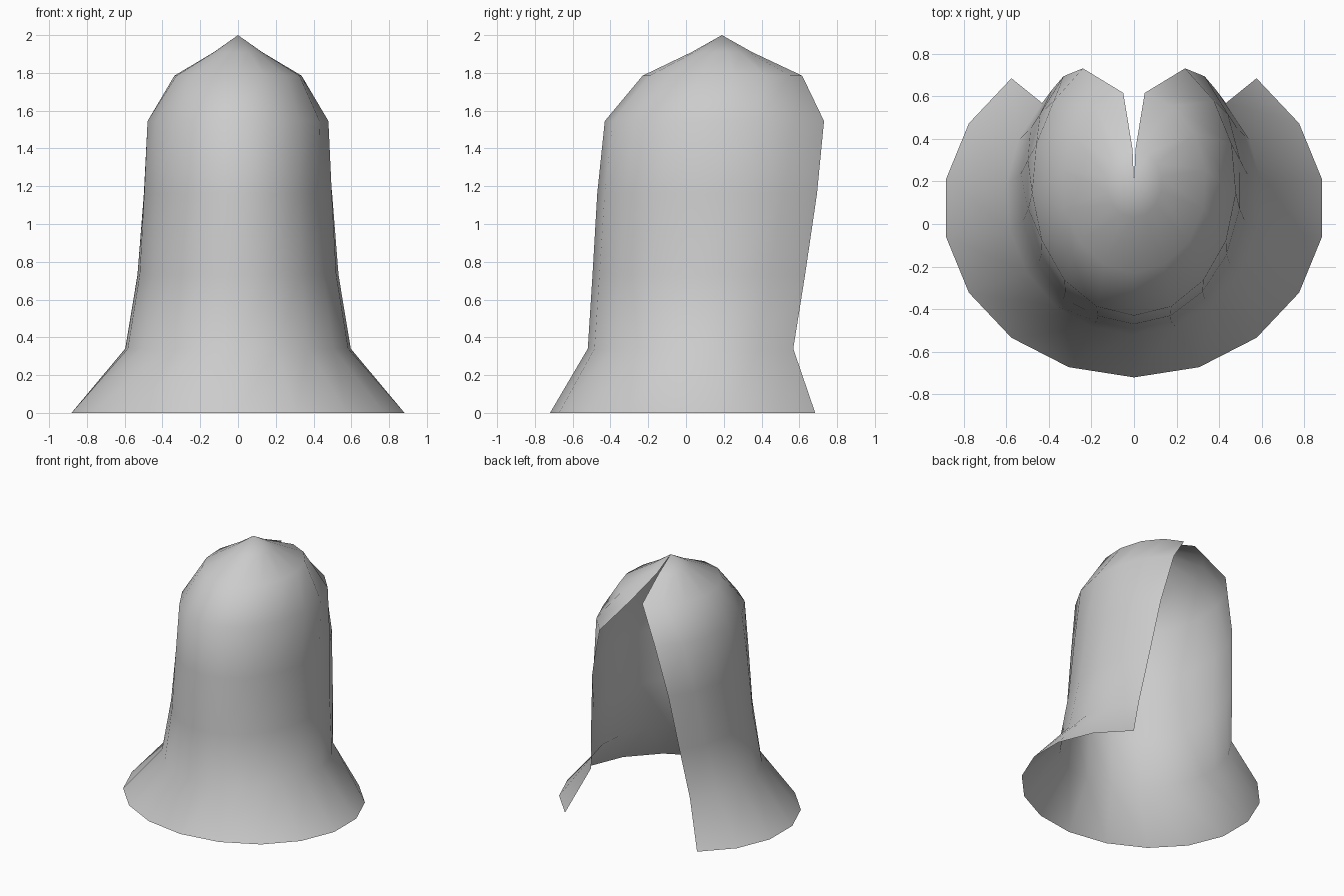
import bpy
import bmesh
from math import sin, cos, radians

cube = bpy.data.objects.get("Cube")
if cube:
    bpy.data.objects.remove(cube, do_unlink=True)

cloth = bpy.data.materials.new("light_grey_cloth")
cloth.use_nodes = True
grey = (0.6, 0.6, 0.6, 1)
cloth.diffuse_color = grey
cloth.node_tree.nodes["Principled BSDF"].inputs["Base Color"].default_value = grey

# Rings: height, centre y, half width, half depth, angle from the front to the open edge
RINGS = [
    (0.00, 0.075, 0.895, 0.795, 140),
    (0.34, 0.122, 0.60, 0.642, 134),
    (0.73, 0.169, 0.535, 0.664, 134),
    (1.16, 0.193, 0.505, 0.663, 139),
    (1.545, 0.192, 0.48, 0.622, 150),
    (1.785, 0.195, 0.34, 0.425, 171.5),
    (1.91, 0.19, 0.13, 0.16, 177),
]
HALF = 7  # panels on each side of the front seam

bm = bmesh.new()

# Cloth surface, open at the back
rows = []
for z, cy, rx, ry, end in RINGS:
    angles = [radians(end * i / HALF) for i in range(-HALF, HALF + 1)]
    rows.append([bm.verts.new((rx * sin(a), cy - ry * cos(a), z)) for a in angles])
for low, high in zip(rows, rows[1:]):
    for i in range(2 * HALF):
        bm.faces.new((low[i], low[i + 1], high[i + 1], high[i]))

# Pointed crown
tip = bm.verts.new((0, 0.19, 2))
for a, b in zip(rows[-1], rows[-1][1:]):
    bm.faces.new((a, b, tip))

for face in bm.faces:
    face.smooth = True

mesh = bpy.data.meshes.new("hooded_cape")
bm.to_mesh(mesh)
bm.free()
mesh.materials.append(cloth)
bpy.context.collection.objects.link(bpy.data.objects.new("hooded_cape", mesh))
